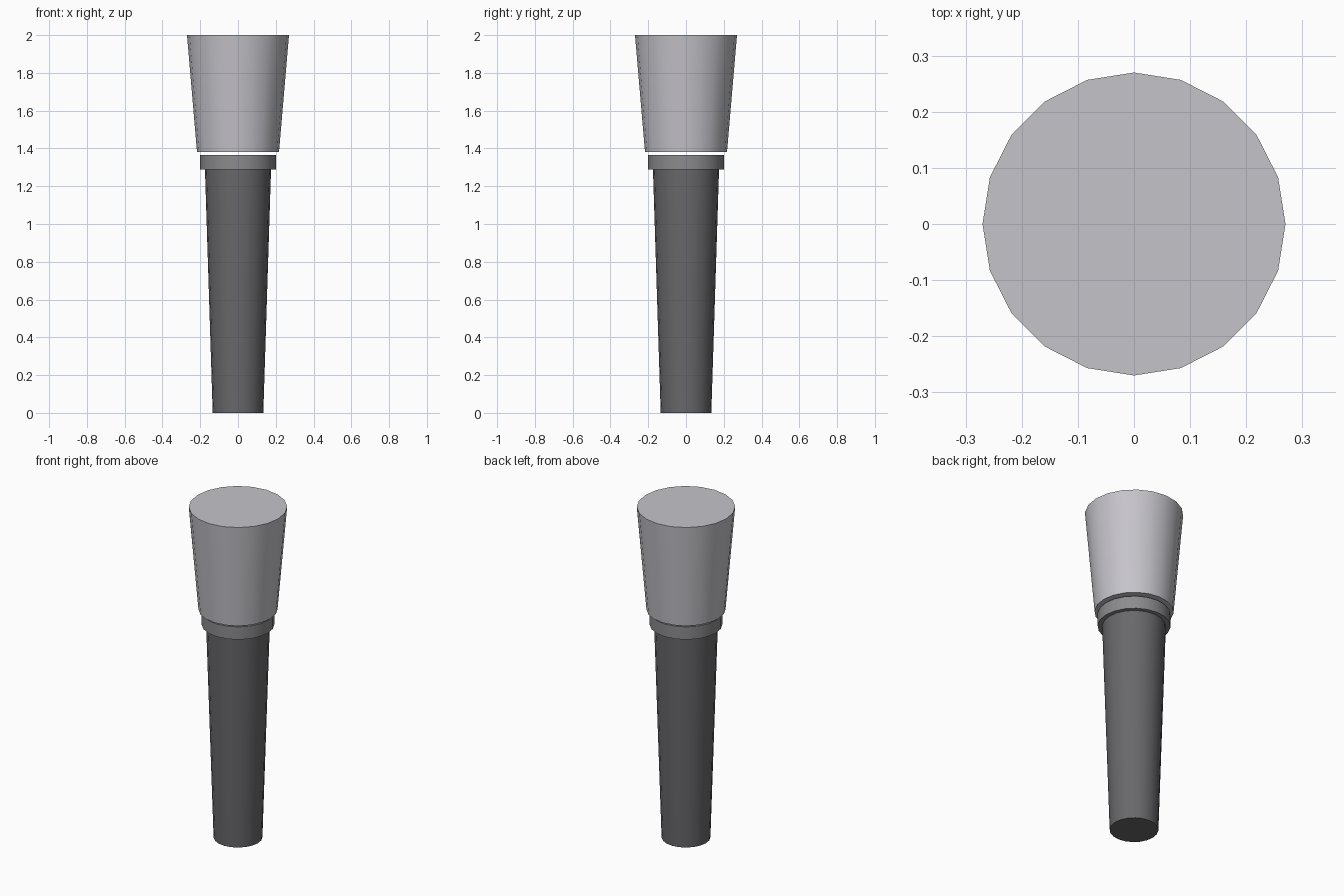
import bpy
from math import radians

if "Cube" in bpy.data.objects:
    bpy.data.objects.remove(bpy.data.objects["Cube"])

SIDES = 20


def tapered_part(name, z_low, z_high, r_low, r_high, shade):
    """Closed, upright tapered cylinder with smooth sides and sharp rims."""
    bpy.ops.mesh.primitive_cone_add(
        vertices=SIDES, radius1=r_low, radius2=r_high,
        depth=z_high - z_low, location=(0, 0, (z_low + z_high) / 2))
    part = bpy.context.object
    part.name = name
    bpy.ops.object.shade_smooth_by_angle(angle=radians(30))
    mat = bpy.data.materials.new(name + "_grey")
    mat.diffuse_color = (*shade, 1)
    mat.use_nodes = True
    mat.node_tree.nodes["Principled BSDF"].inputs["Base Color"].default_value = mat.diffuse_color
    part.data.materials.append(mat)
    return part


# Long dark handle, widening upwards
tapered_part("handle", 0.0, 1.29, 0.134, 0.175, (0.14, 0.14, 0.15))
# Straight collar between handle and head
tapered_part("collar", 1.289, 1.366, 0.20, 0.20, (0.26, 0.26, 0.27))
# Flared light head, set just clear of the collar
tapered_part("head", 1.38, 2.0, 0.217, 0.27, (0.56, 0.55, 0.59))
